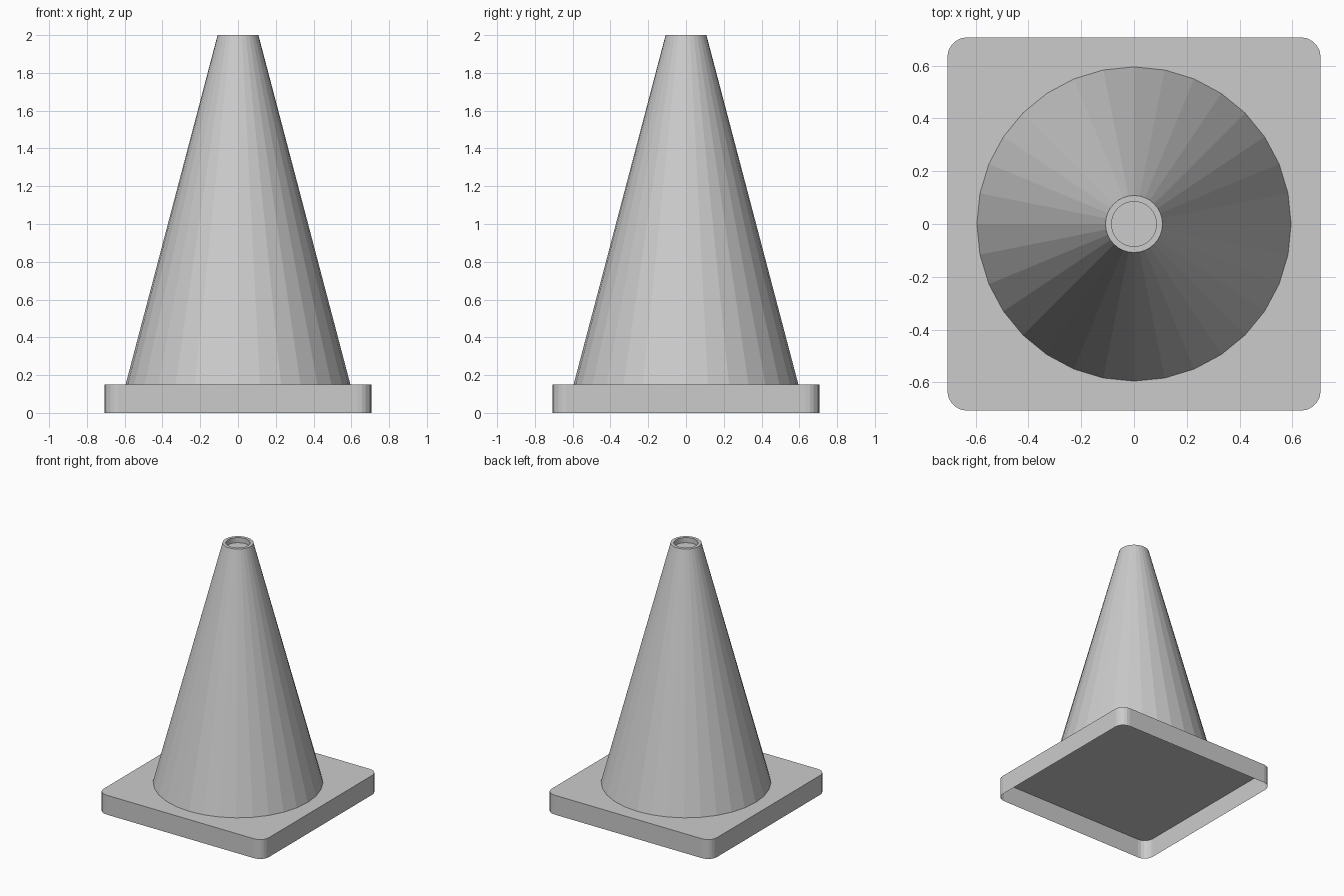
import bpy, bmesh
from math import sin, cos, pi

cube = bpy.data.objects.get("Cube")
if cube:
    bpy.data.objects.remove(cube, do_unlink=True)

grey = bpy.data.materials.new("plain_grey")
grey.use_nodes = True
grey.diffuse_color = (0.6, 0.6, 0.6, 1)
grey.node_tree.nodes["Principled BSDF"].inputs["Base Color"].default_value = (0.6, 0.6, 0.6, 1)

HALF, CORNER, BASE_H = 0.707, 0.075, 0.15
SIDES, STEPS = 32, 5


def circle(r):
    return [(r * cos(2 * pi * i / SIDES), r * sin(2 * pi * i / SIDES)) for i in range(SIDES)]


def rounded_square():
    pts, c = [], HALF - CORNER
    for q, (sx, sy) in enumerate(((1, 1), (-1, 1), (-1, -1), (1, -1))):
        for i in range(STEPS + 1):
            a = (q + i / STEPS) * pi / 2
            pts.append((sx * c + CORNER * cos(a), sy * c + CORNER * sin(a)))
    return pts


def loft(name, rings):
    """Bridge successive (outline, height) rings, then cap the last one."""
    bm = bmesh.new()
    loops = [[bm.verts.new((x, y, z)) for x, y in outline] for outline, z in rings]
    for lo, hi in zip(loops, loops[1:]):
        n = len(lo)
        for i in range(n):
            j = (i + 1) % n
            bm.faces.new((lo[i], lo[j], hi[j], hi[i]))
    bm.faces.new(loops[-1])
    mesh = bpy.data.meshes.new(name)
    bm.to_mesh(mesh)
    bm.free()
    mesh.materials.append(grey)
    obj = bpy.data.objects.new(name, mesh)
    bpy.context.collection.objects.link(obj)
    return obj


# Square foot, hollow underneath
loft("base", [(rounded_square(), 0), (rounded_square(), BASE_H)])

# Tapered body with a flat rim and a shallow recess at the tip
loft("cone_body", [
    (circle(0.595), BASE_H),
    (circle(0.108), 2.0),
    (circle(0.085), 2.0),
    (circle(0.085), 1.96),
])
